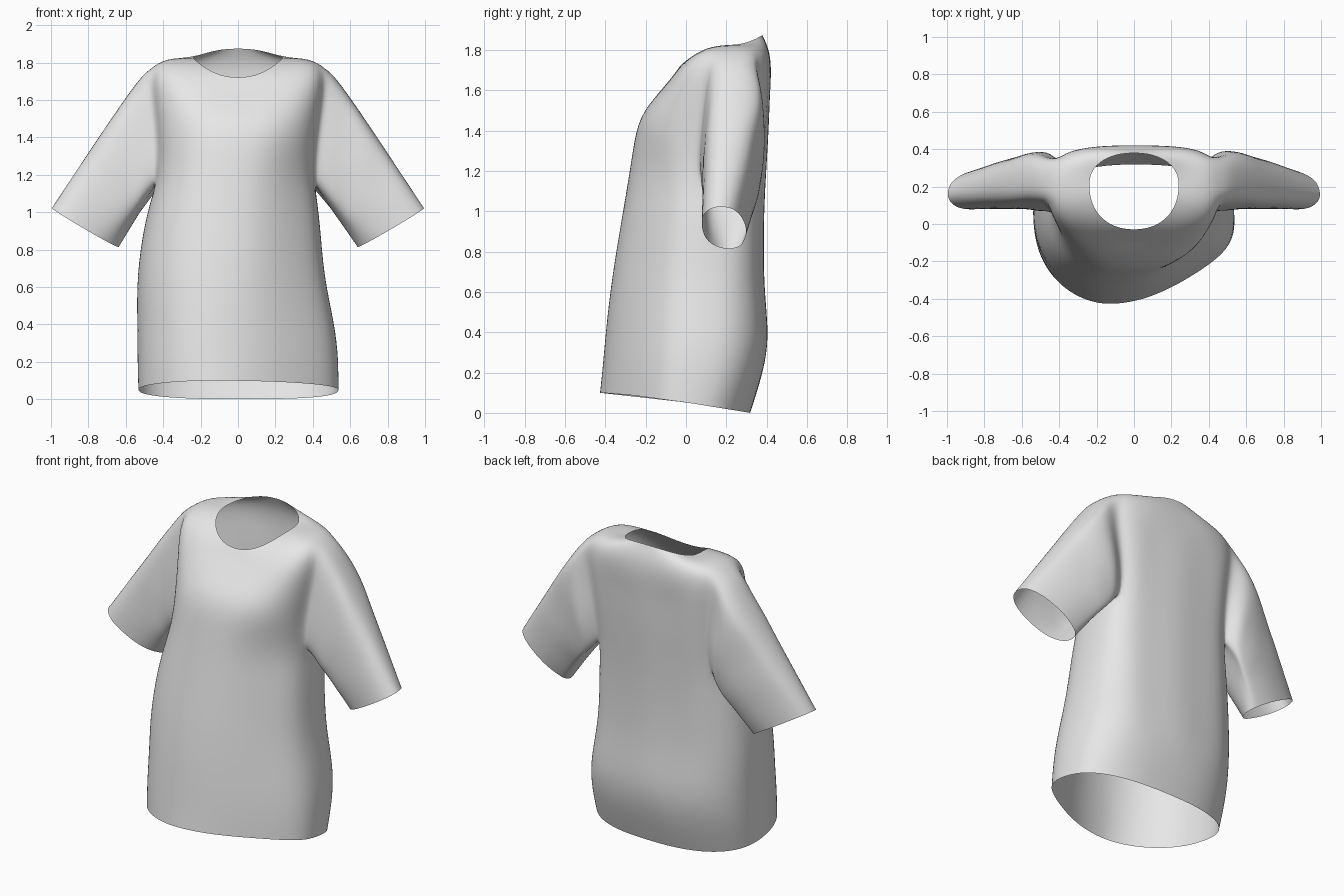
import bpy, bmesh, math
from mathutils import Vector

if "Cube" in bpy.data.objects:
    bpy.data.objects.remove(bpy.data.objects["Cube"])

SEG = 32
# Body loops, hem to neckline:
# front y, front z, back y, back z, left x, right x, side y, side z, front centre x, roundness
RINGS = [
    (-.43, .10, .32, .00, -.535, .54, .00, .052, -.12, 2.0),
    (-.415, .24, .385, .20, -.54, .54, .03, .22, -.12, 2.1),
    (-.40, .42, .42, .38, -.54, .52, .05, .40, -.11, 2.1),
    (-.37, .68, .39, .62, -.545, .46, .07, .66, -.09, 2.2),
    (-.315, 1.0, .39, .95, -.50, .44, .11, .96, -.06, 2.3),
    (-.275, 1.24, .40, 1.17, -.44, .41, .16, 1.15, -.03, 2.45),
    (-.245, 1.45, .415, 1.40, -.43, .42, .19, 1.36, 0, 2.6),
    (-.165, 1.555, .42, 1.57, -.455, .455, .20, 1.58, 0, 2.6),
    (-.09, 1.64, .425, 1.70, -.475, .475, .20, 1.765, 0, 2.6),
    (-.055, 1.685, .415, 1.80, -.39, .39, .21, 1.825, 0, 2.5),
    (-.03, 1.72, .38, 1.875, -.24, .24, .21, 1.825, 0, 2.2),
]
ARM_LOW, ARM_HIGH = 5, 8      # loops bounding the armholes
ARM_FRONT, ARM_BACK = -1, 3   # columns bounding the armholes


def body_point(ring, k):
    fy, fz, by, bz, xl, xr, sy, sz, cx, n = ring
    a = 2 * math.pi * k / SEG
    c, s = math.cos(a), math.sin(a)
    if s > 0:                       # squarer back, most of all on the right
        cx = 0
        if fz < 1.7:
            n += .7 if c > 0 else .4
    pc = math.copysign(abs(c) ** (2 / n), c)
    ps = abs(s) ** (2 / n)
    x = cx + pc * ((xr - cx) if c > 0 else (cx - xl))
    ey, ez = (by, bz) if s > 0 else (fy, fz)
    y = sy + (ey - sy) * ps
    z = sz + (ez - sz) * (ps if fz < 1.1 else s * s)
    if s > 0 and .3 < z < 1.7:      # soft vertical folds on the back
        y -= .012 * s * (1 - math.cos(18 * x)) * .5
    if s < 0 < c and fz < 1.3:      # cloth drawn in at the front right
        y += .05 * math.sin(2 * a) ** 2
    return (x, y, z)


bm = bmesh.new()
grid = [[bm.verts.new(body_point(r, k)) for k in range(SEG)] for r in RINGS]

# Body panels, leaving the armholes open
arm_cols = set()
for c in range(ARM_FRONT, ARM_BACK):
    arm_cols.add(c % SEG)
    arm_cols.add((SEG // 2 - c - 1) % SEG)
for r in range(len(RINGS) - 1):
    for k in range(SEG):
        if ARM_LOW <= r < ARM_HIGH and k in arm_cols:
            continue
        j = (k + 1) % SEG
        bm.faces.new((grid[r][k], grid[r][j], grid[r + 1][j], grid[r + 1][k]))


# Sleeves grow from the armhole edge to an oval cuff
def sleeve(side):
    def vert(r, c):
        return grid[r][c % SEG if side > 0 else (SEG // 2 - c) % SEG]

    loop = [vert(ARM_LOW, c) for c in range(ARM_FRONT, ARM_BACK)]
    loop += [vert(r, ARM_BACK) for r in range(ARM_LOW, ARM_HIGH)]
    loop += [vert(ARM_HIGH, c) for c in range(ARM_BACK, ARM_FRONT, -1)]
    loop += [vert(r, ARM_FRONT) for r in range(ARM_HIGH, ARM_LOW, -1)]
    centre = Vector((side * .817, .188, .918))
    long_axis = Vector((side * .185, -.03, .108))
    short_axis = Vector((0, .115, .01))
    start = [v.co.copy() for v in loop]
    angles = [math.atan2((p.y - .215) / .15, (p.z - 1.45) / .31) for p in start]
    previous = loop
    for t in (.08, .2, .34, .5, .66, .83, 1):
        ring = []
        for p, a in zip(start, angles):
            cuff = centre + long_axis * math.cos(a) + short_axis * math.sin(a)
            q = p.lerp(cuff, t)
            swell = math.sin(math.pi * t)
            early = math.sin(math.pi * math.sqrt(t))
            q.z += .03 * early * max(0, math.cos(a))
            q.y += (.04 if math.sin(a) > 0 else .02) * early * math.sin(a)
            q.y += .02 * early
            if t < .1 and math.sin(a) > 0:      # groove behind the armhole
                q.y -= .035 * math.sin(a)
            # shallow drag folds near the shoulder
            q.y += .012 * math.sin(16 * t + 3 * a) * swell * (1 - t)
            ring.append(bm.verts.new(q))
        for i in range(len(ring)):
            j = (i + 1) % len(ring)
            bm.faces.new((previous[i], previous[j], ring[j], ring[i]))
        previous = ring


for side in (1, -1):
    sleeve(side)

# Consistent outward normals
bmesh.ops.recalc_face_normals(bm, faces=bm.faces[:])
bm.normal_update()
front_face = min(bm.faces, key=lambda f: f.calc_center_median().y)
if front_face.normal.y > 0:
    bmesh.ops.reverse_faces(bm, faces=bm.faces[:])
for f in bm.faces:
    f.smooth = True

mesh = bpy.data.meshes.new("shirt")
bm.to_mesh(mesh)
bm.free()
shirt = bpy.data.objects.new("shirt", mesh)
bpy.context.collection.objects.link(shirt)

# Plain cloth colour
cloth = bpy.data.materials.new("light grey cloth")
cloth.diffuse_color = (.8, .8, .8, 1)
cloth.use_nodes = True
cloth.node_tree.nodes["Principled BSDF"].inputs["Base Color"].default_value = cloth.diffuse_color
mesh.materials.append(cloth)

subdivision = shirt.modifiers.new("smooth cloth", 'SUBSURF')
subdivision.levels = subdivision.render_levels = 2
